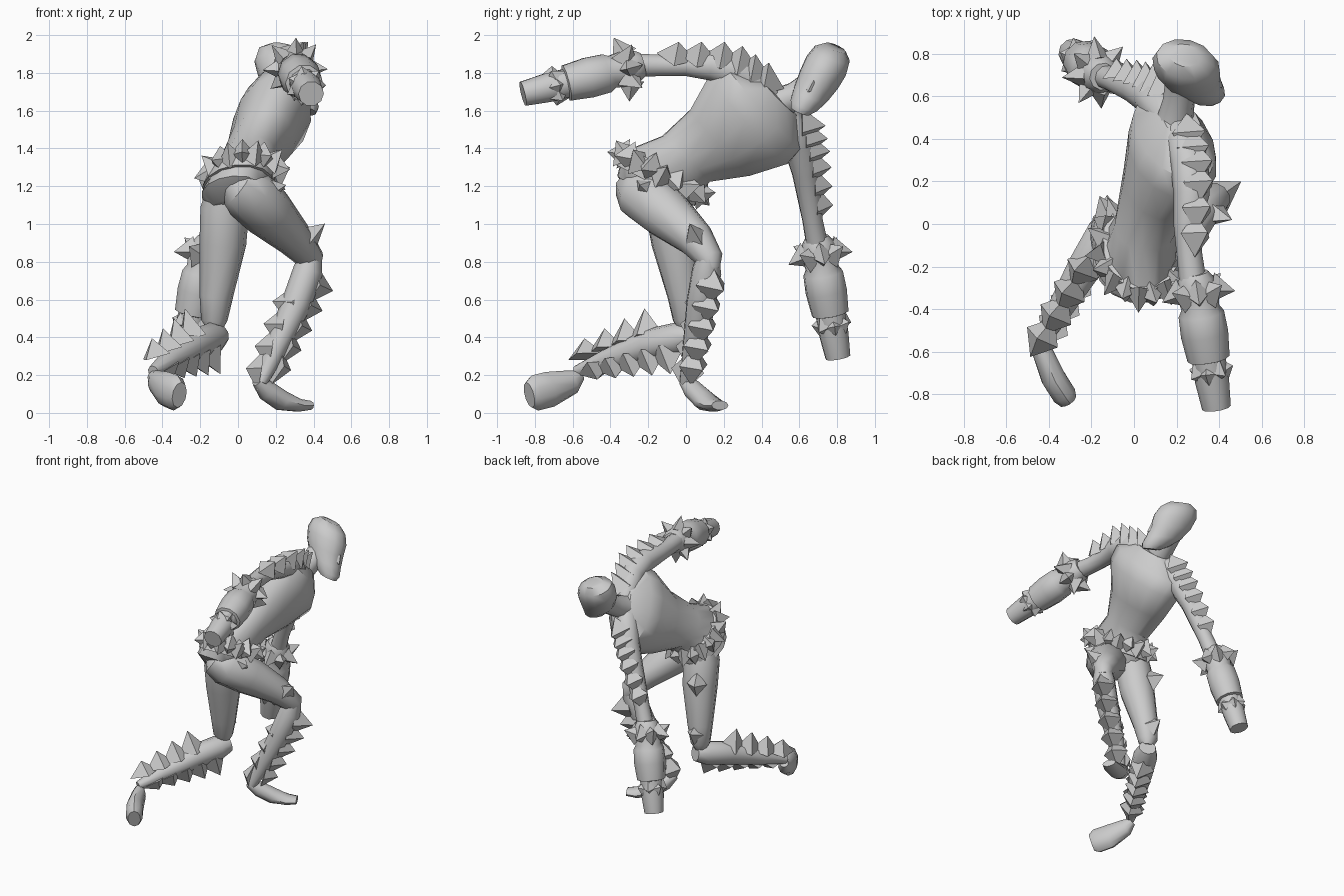
import bpy, bmesh, math
from mathutils import Vector as V

def finish(name, bm, smooth=True):
    bmesh.ops.recalc_face_normals(bm, faces=bm.faces)
    me = bpy.data.meshes.new(name)
    bm.to_mesh(me)
    bm.free()
    ob = bpy.data.objects.new(name, me)
    bpy.context.collection.objects.link(ob)
    if smooth:
        bpy.ops.object.select_all(action='DESELECT')
        ob.select_set(True)
        bpy.context.view_layer.objects.active = ob
        bpy.ops.object.shade_smooth_by_angle(angle=math.radians(40))
    return ob

def loft(name, rings, n=10):
    """Skin elliptical rings given as (centre, half-axis a, half-axis b)."""
    bm = bmesh.new()
    loops = []
    for c, a, b in rings:
        c, a, b = V(c), V(a), V(b)
        loops.append([bm.verts.new(c + a * math.cos(2 * math.pi * i / n) + b * math.sin(2 * math.pi * i / n))
                      for i in range(n)])
    for p, q in zip(loops, loops[1:]):
        for i in range(n):
            j = (i + 1) % n
            bm.faces.new((p[i], p[j], q[j], q[i]))
    bm.faces.new(loops[0])
    bm.faces.new(loops[-1])
    return finish(name, bm)

def tube(name, stations, ref=(1, 0.1, 0), n=10):
    """Tapered limb through (x, y, z, radius[, second radius])."""
    pts = [V(s[:3]) for s in stations]
    rings = []
    for i, s in enumerate(stations):
        t = (pts[min(i + 1, len(pts) - 1)] - pts[max(i - 1, 0)]).normalized()
        a = V(ref)
        a = (a - t * a.dot(t)).normalized()
        rings.append((pts[i], a * s[3], t.cross(a) * s[-1]))
    return loft(name, rings, n)

def spikes(name, items, along):
    """Four-sided pyramids from (base, direction, half-width, height)."""
    bm = bmesh.new()
    for base, d, w, h in items:
        base, d = V(base), V(d).normalized()
        t = V(along)
        t = (t - d * t.dot(d)).normalized()
        s = d.cross(t)
        foot = base - d * 0.02
        ring = [bm.verts.new(foot + k * w) for k in (t, s * 0.8, -t, -s * 0.8)]
        tip = bm.verts.new(base + d * h)
        bm.faces.new(ring)
        for i in range(4):
            bm.faces.new((ring[i], ring[(i + 1) % 4], tip))
    return finish(name, bm, False)

def spike_row(name, path, direction, count, offset, w, h0, h1):
    """Row of spikes spaced evenly along a polyline."""
    p = [V(q) for q in path]
    d = V(direction).normalized()
    out = []
    for i in range(count):
        f = i / (count - 1) * (len(p) - 1)
        k = min(int(f), len(p) - 2)
        h = h0 + (h1 - h0) * i / (count - 1)
        out.append((p[k].lerp(p[k + 1], f - k) + d * offset, d, w, h))
    return spikes(name, out, p[-1] - p[0])

def spike_ring(name, c, a, b, lean, count, w, h):
    """Collar of spikes pointing out of an ellipse."""
    c, a, b, lean = V(c), V(a), V(b), V(lean)
    out = []
    for i in range(count):
        t = 2 * math.pi * i / count
        r = a * math.cos(t) + b * math.sin(t)
        out.append((c + r, r.normalized() + lean * (1 if i % 2 else -0.6), w, h))
    return spikes(name, out, a.cross(b))

# Torso, twisted so the chest faces +x while leaning forward
loft("torso", [
    ((-0.03, -0.17, 1.08), (-0.04, 0.10, -0.04), (0.10, 0.03, -0.02)),
    ((-0.02, -0.18, 1.16), (-0.07, 0.18, -0.09), (0.16, 0.05, -0.03)),
    ((0.03, -0.13, 1.27), (-0.06, 0.20, -0.11), (0.16, 0.05, -0.03)),
    ((0.06, 0.00, 1.345), (-0.05, 0.12, -0.12), (0.145, 0.04, -0.03)),
    ((0.12, 0.18, 1.43), (-0.07, 0.16, -0.17), (0.16, 0.03, -0.05)),
    ((0.18, 0.33, 1.55), (-0.09, 0.21, -0.23), (0.19, 0.03, -0.06)),
    ((0.19, 0.41, 1.62), (-0.11, 0.20, -0.22), (0.16, 0.03, -0.06)),
    ((0.22, 0.49, 1.68), (-0.05, 0.10, -0.10), (0.08, 0.01, -0.03))], 14)
tube("neck", [(0.19, 0.47, 1.63, 0.09), (0.21, 0.58, 1.68, 0.075), (0.23, 0.70, 1.76, 0.08)])

# Head with jaw and nose
up, face, side = V((0, 0.45, 0.89)), V((0.96, -0.22, -0.12)), V((-0.22, -0.86, 0.44))
hc = V((0.25, 0.715, 1.785))
profile = [(-0.195, 0.105, 0.065, 0.055), (-0.16, 0.08, 0.105, 0.08), (-0.10, 0.035, 0.135, 0.10),
           (-0.02, 0.005, 0.155, 0.115), (0.06, -0.005, 0.165, 0.12), (0.125, -0.01, 0.14, 0.105),
           (0.165, -0.01, 0.08, 0.06)]
loft("head", [(hc + up * u + face * f, face * d, side * w) for u, f, d, w in profile], 12)
spikes("nose", [(hc + face * 0.15 - up * 0.06, face * 1.0 - up * 0.5, 0.05, 0.03)], up)

# Right arm, swung back and up
tube("right_upper_arm", [(0.20, 0.49, 1.65, 0.04), (0.22, 0.42, 1.69, 0.08), (0.26, 0.29, 1.80, 0.09),
                         (0.27, 0.14, 1.84, 0.085), (0.25, 0.00, 1.845, 0.065), (0.26, -0.14, 1.84, 0.06),
                         (0.28, -0.30, 1.84, 0.065)])
# Left arm, hanging down
tube("left_upper_arm", [(0.16, 0.47, 1.64, 0.05), (0.14, 0.53, 1.55, 0.09), (0.08, 0.595, 1.42, 0.085),
                        (0.01, 0.63, 1.27, 0.07), (-0.09, 0.67, 1.02, 0.055), (-0.15, 0.70, 0.86, 0.06)])

# Forearms: guard, elbow and wrist spike collars, blunt fist
for nm, elbow, fist in (("right", V((0.285, -0.23, 1.845)), V((0.39, -0.88, 1.685))),
                        ("left", V((-0.145, 0.692, 0.93)), V((-0.29, 0.805, 0.29)))):
    d = (fist - elbow).normalized()
    a = (V((1, 0.1, 0)) - d * V((1, 0.1, 0)).dot(d)).normalized()
    b = d.cross(a)
    prof = [(0, 0.065), (0.03, 0.085), (0.10, 0.10), (0.17, 0.09), (0.20, 0.108), (0.30, 0.112),
            (0.42, 0.10), (0.425, 0.08), (0.53, 0.08), (0.66, 0.068)]
    tube(nm + "_forearm", [tuple(elbow + d * t) + (r,) for t, r in prof])
    spike_ring(nm + "_elbow_spikes", elbow + d * 0.09, a * 0.088, b * 0.088, -d * 0.5, 8, 0.075, 0.09)
    spike_ring(nm + "_wrist_spikes", elbow + d * 0.48, a * 0.07, b * 0.07, d * 0.4, 7, 0.07, 0.04)

# Shoulder and arm spikes
spike_row("right_shoulder_spikes", [(0.22, 0.41, 1.70), (0.275, 0.24, 1.83), (0.26, -0.06, 1.85)],
          (0.6, 0.15, 0.8), 6, 0.065, 0.105, 0.13, 0.08)
spike_row("left_shoulder_spikes", [(0.14, 0.58, 1.52), (0.05, 0.63, 1.35), (-0.07, 0.66, 1.10)],
          (-0.1, 0.95, 0.0), 6, 0.05, 0.105, 0.11, 0.07)

# Belt of spikes
w, dp = V((-0.06, 0.20, -0.105)), V((0.165, 0.04, -0.02))
ax = V((0.08, 0.45, 0.88))
bc = V((0.025, -0.13, 1.265))
loft("belt", [(bc - ax * 0.07 - V((0.02, 0, 0)), w * 1.04, dp * 1.08), (bc + ax * 0.04, w * 1.0, dp * 1.02)], 14)
spike_ring("belt_spikes", bc, w * 0.98, dp * 1.0, ax * 0.6, 18, 0.085, 0.09)

# Right leg, stepping forward
tube("right_thigh", [(-0.05, -0.26, 1.24, 0.05), (0.0, -0.26, 1.20, 0.12), (0.06, -0.23, 1.16, 0.148),
                     (0.16, -0.11, 1.06, 0.14),
                     (0.30, 0.05, 0.92, 0.10), (0.39, 0.13, 0.81, 0.07), (0.39, 0.13, 0.77, 0.05)], (0, 1, 0.4))
tube("right_shin", [(0.39, 0.12, 0.85, 0.055), (0.37, 0.11, 0.75, 0.08), (0.31, 0.08, 0.58, 0.08),
                    (0.20, 0.04, 0.34, 0.06), (0.12, 0.0, 0.16, 0.035)])
tube("right_foot", [(0.10, -0.01, 0.17, 0.03), (0.15, 0.04, 0.12, 0.055), (0.23, 0.10, 0.065, 0.065, 0.055),
                    (0.32, 0.15, 0.04, 0.065, 0.035), (0.38, 0.18, 0.04, 0.05, 0.025)], (-0.5, 0.85, 0))
spike_row("right_shin_outer_spikes", [(0.36, 0.11, 0.69), (0.17, 0.02, 0.26)],
          (0.8, 0.5, -0.25), 5, 0.055, 0.11, 0.12, 0.08)
spike_row("right_shin_inner_spikes", [(0.31, 0.08, 0.57), (0.14, 0.01, 0.22)],
          (-0.95, -0.05, 0.15), 4, 0.04, 0.11, 0.09, 0.06)
spikes("right_thigh_spikes", [((0.37, 0.05, 0.93), (0.75, -0.25, 0.6), 0.09, 0.12),
                              ((0.18, -0.22, 1.19), (0.9, -0.3, 0.2), 0.09, 0.08)], (0.5, 0.5, -0.6))

# Left leg, trailing with the shin stretched back
tube("left_thigh", [(-0.05, -0.12, 1.20, 0.11), (-0.07, -0.09, 1.08, 0.13), (-0.08, -0.06, 0.90, 0.125),
                    (-0.115, -0.01, 0.62, 0.09), (-0.125, 0.0, 0.49, 0.07), (-0.12, 0.0, 0.44, 0.04)])
tube("left_shin", [(-0.10, 0.03, 0.41, 0.06), (-0.14, -0.04, 0.395, 0.085), (-0.23, -0.20, 0.36, 0.085),
                   (-0.36, -0.42, 0.28, 0.06), (-0.45, -0.58, 0.22, 0.03)], (0, 0, 1))
tube("left_foot", [(-0.45, -0.56, 0.20, 0.03), (-0.43, -0.60, 0.165, 0.065, 0.05), (-0.38, -0.72, 0.125, 0.095, 0.06),
                   (-0.33, -0.80, 0.105, 0.095, 0.06), (-0.31, -0.83, 0.095, 0.07, 0.045)], (0, 0, 1))
spike_row("left_shin_upper_spikes", [(-0.23, -0.21, 0.36), (-0.42, -0.53, 0.26)], (-0.25, -0.05, 0.95),
          4, 0.06, 0.11, 0.14, 0.08)
spike_row("left_shin_lower_spikes", [(-0.17, -0.10, 0.35), (-0.39, -0.48, 0.26)], (0.45, 0.1, -0.85),
          5, 0.045, 0.11, 0.12, 0.05)
spikes("left_thigh_spikes", [((-0.13, 0.06, 0.96), (-0.4, 0.9, 0.2), 0.09, 0.08),
                             ((-0.12, 0.07, 0.58), (-0.1, 1, 0.3), 0.08, 0.07)], (0, 0, 1))
